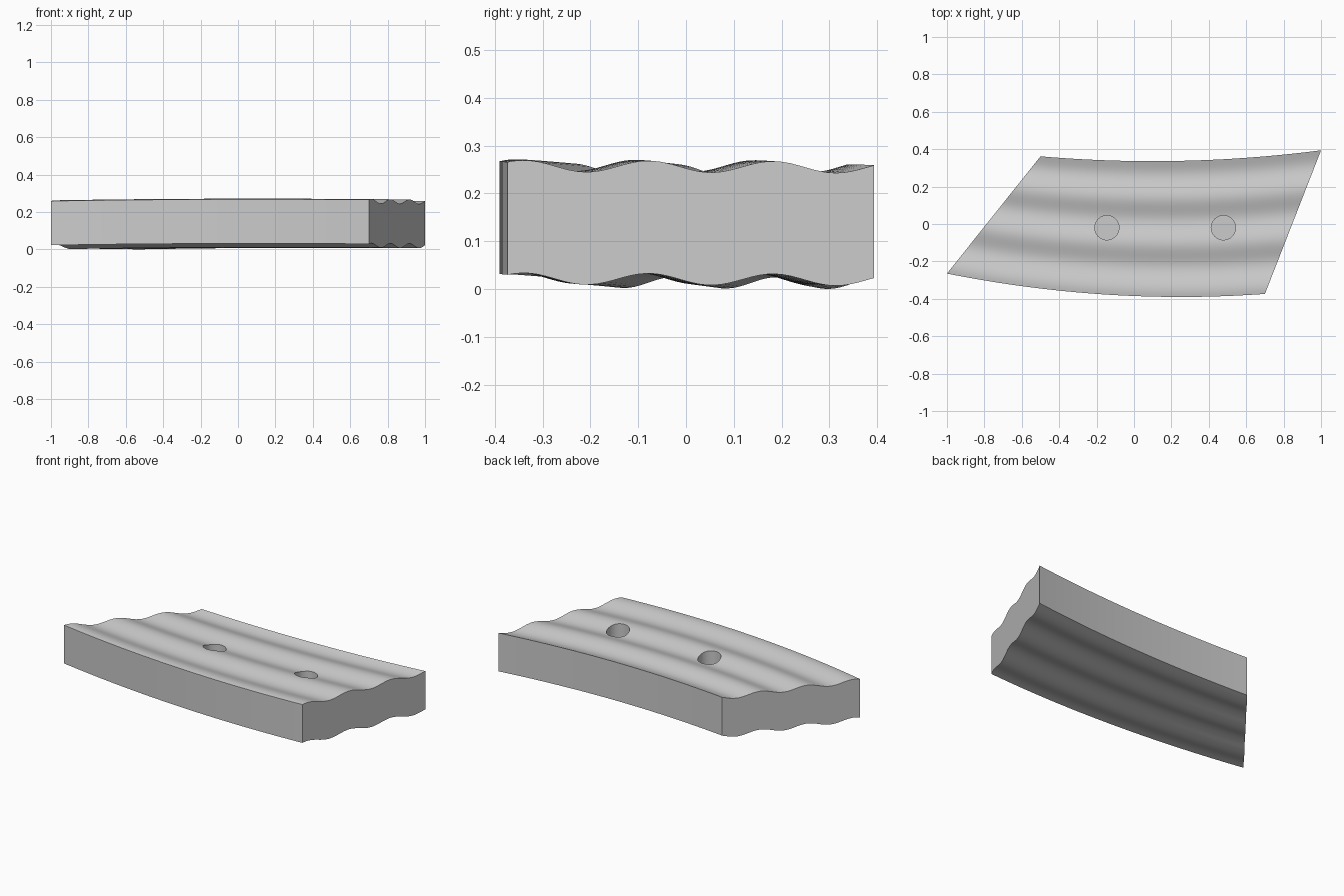
import bpy, bmesh, math

if "Cube" in bpy.data.objects:
    bpy.data.objects.remove(bpy.data.objects["Cube"])

NU, NV = 20, 48          # steps along and across the slab
THICKNESS = 0.236

grey = bpy.data.materials.new("plain grey")
grey.use_nodes = True
grey.diffuse_color = (0.6, 0.6, 0.6, 1)
grey.node_tree.nodes["Principled BSDF"].inputs["Base Color"].default_value = (0.6, 0.6, 0.6, 1)


def lerp(a, b, t):
    return a + (b - a) * t


def surface(u, v):
    """Point on the rippled top: u runs left to right, v front to back."""
    xf, xb = lerp(-1.0, 0.7, u), lerp(-0.5, 1.0, u)
    yf = -0.39 + (xf - 0.25) ** 2 / 12.5
    yb = 0.336 + (xb - 0.1) ** 2 / 14
    ripple = 0.012 * math.sin(2 * math.pi * (v - 0.3) / 0.34)
    bow = 0.002 - 0.036 * (u - 0.62) ** 2 * (0.65 if u < 0.62 else 0.4)
    return lerp(xf, xb, v), lerp(yf, yb, v), 0.259 - 0.003 * v + ripple + bow


# Curved slab: rippled sheet, thickened straight down
bm = bmesh.new()
rows = [[bm.verts.new(surface(i / NU, j / NV)) for j in range(NV + 1)] for i in range(NU + 1)]
for a, b in zip(rows, rows[1:]):
    for j in range(NV):
        bm.faces.new((a[j], b[j], b[j + 1], a[j + 1]))
result = bmesh.ops.extrude_face_region(bm, geom=bm.faces[:], use_keep_orig=True)
lower = [g for g in result["geom"] if isinstance(g, bmesh.types.BMVert)]
bmesh.ops.translate(bm, verts=lower, vec=(0, 0, -THICKNESS))
bmesh.ops.recalc_face_normals(bm, faces=bm.faces[:])
low = min(v.co.z for v in bm.verts)
bmesh.ops.translate(bm, verts=bm.verts[:], vec=(0, 0, -low))
mesh = bpy.data.meshes.new("curved_slab")
bm.to_mesh(mesh)
bm.free()
mesh.materials.append(grey)
slab = bpy.data.objects.new("curved_slab", mesh)
bpy.context.collection.objects.link(slab)

# Two blind round holes
for x in (-0.145, 0.478):
    bpy.ops.mesh.primitive_cylinder_add(vertices=48, radius=0.065, depth=0.3, location=(x, -0.02, 0.28))
    cutter = bpy.context.object
    cutter.name = "hole_cutter"
    cutter.hide_render = True
    cutter.data.materials.append(grey)
    cut = slab.modifiers.new("hole", 'BOOLEAN')
    cut.operation = 'DIFFERENCE'
    cut.solver = 'EXACT'
    cut.object = cutter
    bpy.ops.object.select_all(action='DESELECT')
    slab.select_set(True)
    bpy.context.view_layer.objects.active = slab
    bpy.ops.object.modifier_apply(modifier=cut.name)
    bpy.data.objects.remove(cutter)

bpy.ops.object.shade_smooth_by_angle(angle=math.radians(35))
